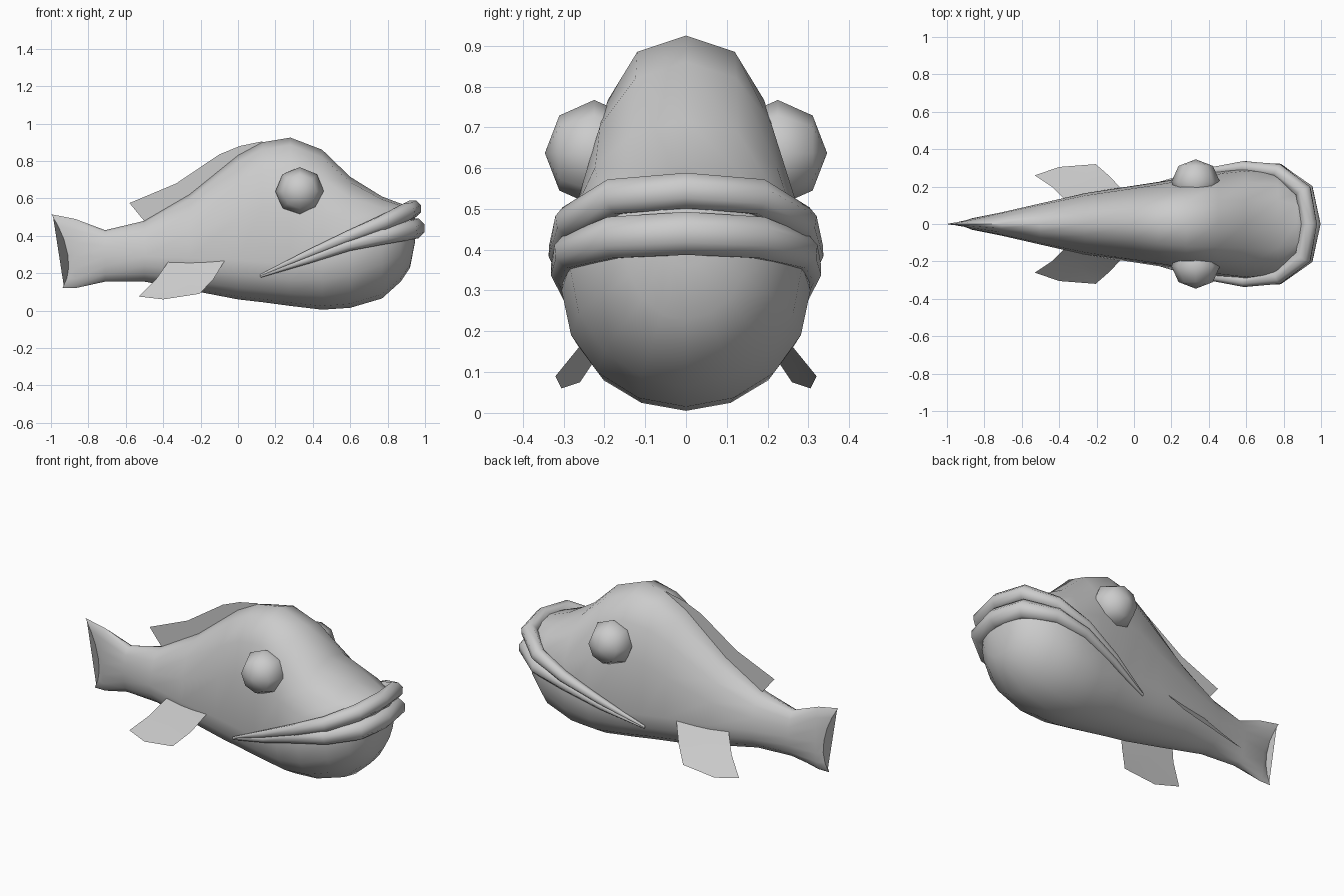
import bpy, bmesh, math
from mathutils import Vector

if "Cube" in bpy.data.objects:
    bpy.data.objects.remove(bpy.data.objects["Cube"])

grey = bpy.data.materials.new("plain grey")
grey.diffuse_color = (0.6, 0.6, 0.6, 1)
grey.use_nodes = True
grey.node_tree.nodes["Principled BSDF"].inputs["Base Color"].default_value = grey.diffuse_color


def make_object(name, bm, angle=50):
    """Turn a bmesh into a smooth shaded object."""
    bmesh.ops.recalc_face_normals(bm, faces=bm.faces)
    mesh = bpy.data.meshes.new(name)
    bm.to_mesh(mesh)
    bm.free()
    mesh.materials.append(grey)
    ob = bpy.data.objects.new(name, mesh)
    bpy.context.collection.objects.link(ob)
    bpy.ops.object.select_all(action='DESELECT')
    ob.select_set(True)
    bpy.context.view_layer.objects.active = ob
    bpy.ops.object.shade_smooth_by_angle(angle=math.radians(angle))
    return ob


def loft(name, rings, angle=50):
    """Skin a row of closed rings and cap both ends."""
    bm = bmesh.new()
    rows = [[bm.verts.new(p) for p in ring] for ring in rings]
    n = len(rows[0])
    for a, b in zip(rows, rows[1:]):
        for i in range(n):
            j = (i + 1) % n
            bm.faces.new((a[i], a[j], b[j], b[i]))
    bm.faces.new(rows[0])
    bm.faces.new(rows[-1])
    return make_object(name, bm, angle)


# Body and tail: x, top, bottom, height of widest point, half width, upper roundness
sections = [
    (-0.95, 0.515, 0.12, 0.30, 0.008, 2.0),
    (-0.87, 0.49, 0.12, 0.29, 0.03, 2.0),
    (-0.71, 0.43, 0.155, 0.29, 0.062, 2.0),
    (-0.50, 0.48, 0.155, 0.29, 0.11, 2.0),
    (-0.26, 0.62, 0.11, 0.28, 0.165, 2.0),
    (0.00, 0.83, 0.06, 0.27, 0.205, 2.2),
    (0.13, 0.90, 0.045, 0.26, 0.225, 2.5),
    (0.28, 0.925, 0.025, 0.25, 0.25, 2.6),
    (0.45, 0.86, 0.005, 0.26, 0.285, 2.3),
    (0.60, 0.715, 0.015, 0.30, 0.305, 2.2),
    (0.77, 0.61, 0.065, 0.36, 0.285, 2.4),
    (0.87, 0.572, 0.155, 0.38, 0.215, 2.6),
    (0.92, 0.56, 0.23, 0.40, 0.15, 2.6),
    (0.945, 0.53, 0.36, 0.44, 0.08, 2.0),
]
SIDES = 16
rings = []
for k, (x, top, bottom, mid, width, power) in enumerate(sections):
    ring = []
    for i in range(SIDES):
        a = 2 * math.pi * i / SIDES
        c, s = math.cos(a), math.sin(a)
        e = 2 / power if c > 0 else 1.0
        y = math.copysign(abs(s) ** e, s) * width
        z = mid + math.copysign(abs(c) ** e, c) * (top - mid if c > 0 else mid - bottom)
        px = x
        if k == 0:  # concave trailing edge of the tail
            d = z - 0.235
            px = -0.905 - (1.2 if d > 0 else 2.6) * d * d
        ring.append((px, y, z))
    rings.append(ring)
loft("body", rings, 60)


def lip(name, half):
    """Tapered tube swept from one mouth corner round the front to the other."""
    path = half + [(x, -y, z, r) for x, y, z, r in half[-2::-1]]
    pts = [Vector(p[:3]) for p in path]
    tube = []
    for i, p in enumerate(pts):
        t = (pts[min(i + 1, len(pts) - 1)] - pts[max(i - 1, 0)]).normalized()
        side = t.cross(Vector((0, 0, 1))).normalized()
        up = side.cross(t)
        r = path[i][3]
        tube.append([p + r * (math.cos(a) * side + math.sin(a) * up)
                     for a in (math.pi * (2 * j + 1) / 8 for j in range(8))])
    loft(name, tube, 60)


lip("upper_lip", [(0.12, 0.215, 0.188, 0.006), (0.37, 0.275, 0.30, 0.022),
                  (0.59, 0.305, 0.395, 0.034), (0.77, 0.282, 0.468, 0.042),
                  (0.905, 0.175, 0.53, 0.047), (0.935, 0, 0.545, 0.047)])
lip("lower_lip", [(0.12, 0.215, 0.182, 0.006), (0.37, 0.272, 0.27, 0.022),
                  (0.59, 0.300, 0.35, 0.034), (0.77, 0.282, 0.395, 0.045),
                  (0.91, 0.175, 0.43, 0.055), (0.945, 0, 0.44, 0.057)])

# Dorsal fin: thin sheet, lower edge sunk into the back
bm = bmesh.new()
upper = [(-0.58, 0.575), (-0.33, 0.68), (-0.10, 0.835), (0.01, 0.88), (0.13, 0.905)]
lower = [(-0.49, 0.465), (-0.26, 0.60), (-0.06, 0.76), (0.04, 0.83), (0.14, 0.88)]
a = [bm.verts.new((x, 0, z)) for x, z in upper]
b = [bm.verts.new((x, 0, z)) for x, z in lower]
for i in range(4):
    bm.faces.new((a[i], a[i + 1], b[i + 1], b[i]))
make_object("dorsal_fin", bm)

# Side fins and eyes, one for each side
fin = [[(-0.37, 0.13, 0.265), (-0.20, 0.155, 0.275), (-0.06, 0.18, 0.285)],
       [(-0.44, 0.20, 0.165), (-0.29, 0.235, 0.16), (-0.13, 0.255, 0.17)],
       [(-0.53, 0.26, 0.075), (-0.40, 0.305, 0.06), (-0.205, 0.32, 0.09)]]
for label, s in (("left", 1), ("right", -1)):
    bm = bmesh.new()
    g = [[bm.verts.new((x, s * y, z)) for x, y, z in row] for row in fin]
    for r in range(2):
        for c in range(2):
            bm.faces.new((g[r][c], g[r][c + 1], g[r + 1][c + 1], g[r + 1][c]))
    make_object(label + "_side_fin", bm)

    bm = bmesh.new()
    bmesh.ops.create_uvsphere(bm, u_segments=8, v_segments=4, radius=0.13)
    for v in bm.verts:
        x, y, z = v.co
        v.co = (0.33 + x, s * (0.225 + 0.93 * z), 0.637 + y)
    make_object(label + "_eye", bm, 80)
